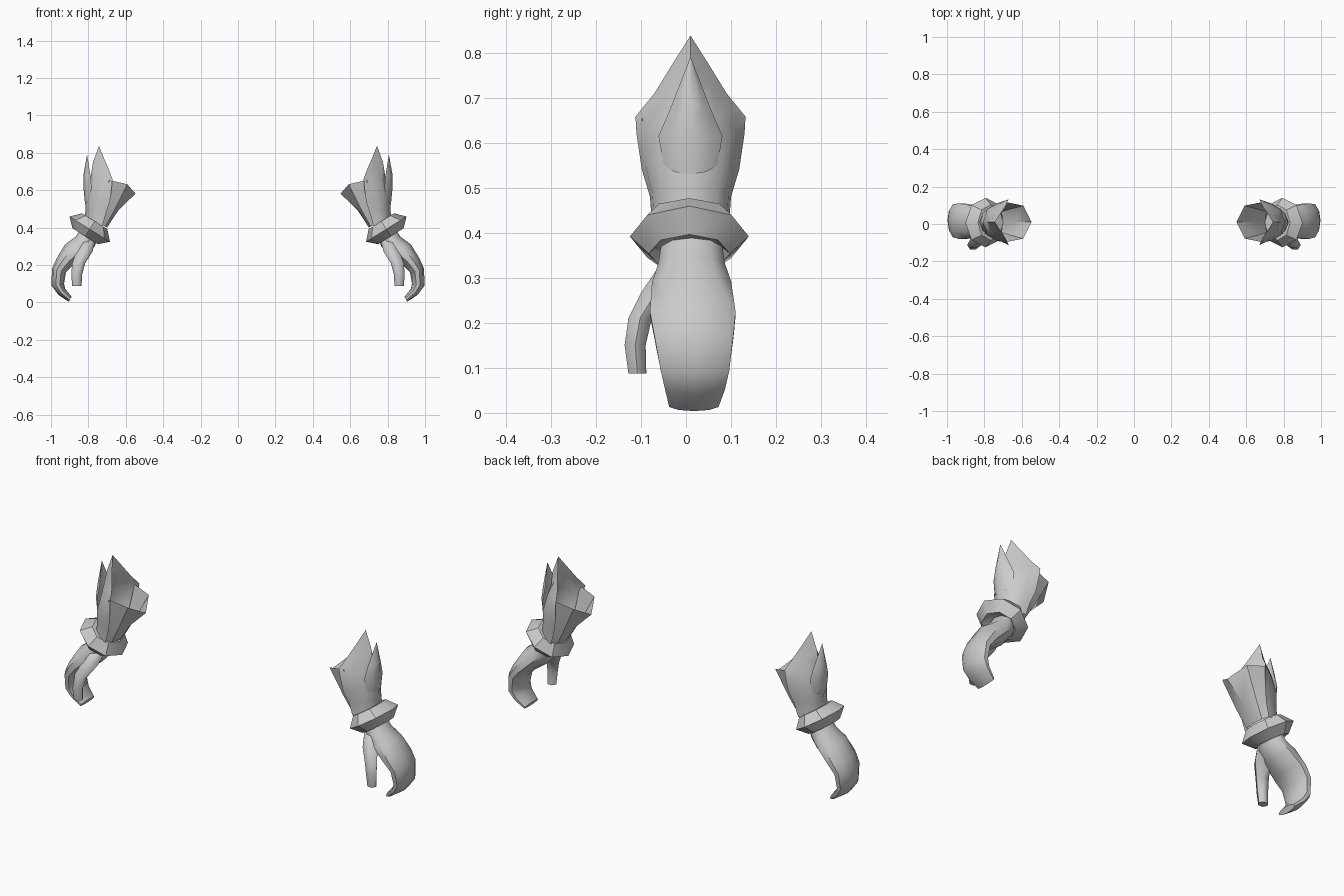
import bpy, bmesh, math
from mathutils import Vector

if "Cube" in bpy.data.objects:
    bpy.data.objects.remove(bpy.data.objects["Cube"])

steel = bpy.data.materials.new("steel_grey")
steel.diffuse_color = (0.6, 0.6, 0.6, 1)
steel.use_nodes = True
steel.node_tree.nodes["Principled BSDF"].inputs["Base Color"].default_value = steel.diffuse_color
CY = 0.01  # depth centre of the sleeve


def finish(name, bm, angle=45, recalc=True):
    if recalc:
        bmesh.ops.recalc_face_normals(bm, faces=bm.faces)
    me = bpy.data.meshes.new(name)
    bm.to_mesh(me)
    bm.free()
    me.materials.append(steel)
    ob = bpy.data.objects.new(name, me)
    bpy.context.collection.objects.link(ob)
    bpy.ops.object.select_all(action='DESELECT')
    ob.select_set(True)
    bpy.context.view_layer.objects.active = ob
    bpy.ops.object.shade_smooth_by_angle(angle=math.radians(angle))
    # the other gauntlet of the pair
    mod = ob.modifiers.new("pair", 'MIRROR')
    mod.use_mirror_merge = False
    return ob


def grid(name, rows, closed=False, caps=(False, False), angle=45):
    """Skin consecutive rows of points."""
    bm = bmesh.new()
    vs = [[bm.verts.new(p) for p in r] for r in rows]
    n = len(rows[0])
    for a, b in zip(vs, vs[1:]):
        for i in range(n if closed else n - 1):
            j = (i + 1) % n
            bm.faces.new((a[i], a[j], b[j], b[i]))
    if caps[0]:
        bm.faces.new(vs[0])
    if caps[1]:
        bm.faces.new(vs[-1])
    return finish(name, bm, angle)


def oval(c, u, v, n=8):
    c, u, v = Vector(c), Vector(u), Vector(v)
    return [c + u * math.cos(2 * math.pi * i / n) + v * math.sin(2 * math.pi * i / n)
            for i in range(n)]


def mirrored_row(half):
    """Half a row as (x, y offset, z), starting on the centre line."""
    left = [(x, CY - y, z) for x, y, z in reversed(half[1:])]
    return left + [(x, CY + y, z) for x, y, z in half]


# mitten hand: outer x,z / inner x,z / front y / back y per section
hand = [(.83, .41, .745, .37, -.055, .08), (.87, .35, .765, .30, -.065, .09),
        (.925, .31, .805, .255, -.08, .105), (.97, .235, .875, .205, -.085, .115),
        (.995, .18, .92, .16, -.075, .11), (.997, .09, .93, .10, -.06, .10),
        (.96, .04, .925, .075, -.05, .09), (.905, .004, .89, .03, -.04, .075)]
rows = []
for ox, oz, ix, iz, y0, y1 in hand:
    c = ((ox + ix) / 2, (y0 + y1) / 2, (oz + iz) / 2)
    rows.append(oval(c, ((ox - ix) / 2, 0, (oz - iz) / 2), (0, (y1 - y0) / 2, 0), 10))
grid("hand", rows, True, (True, True))

# thumb: centre, x radius, y radius
thumb = [(.80, -.02, .34, .04, .035), (.822, -.065, .27, .043, .038),
         (.852, -.102, .21, .035, .03), (.862, -.113, .15, .029, .027),
         (.862, -.108, .088, .025, .023)]
grid("thumb", [oval((x, y, z), (a, 0, 0), (0, b, 0), 6) for x, y, z, a, b in thumb],
     True, (True, True), 60)

# tilted octagonal wrist ring with a sharp outer ridge
u, nrm = Vector((.85, 0, .53)), Vector((-.53, 0, .85))
mid = Vector((.793, .0075, .392))
ring = [(-.03, .055, .075), (-.045, .08, .09), (0, .127, .132), (.05, .08, .095), (.05, .05, .07)]
grid("wrist_ring", [oval(mid + nrm * h, u * a, (0, b, 0)) for h, a, b in ring],
     True, (True, True), 35)

# outer half of the sleeve, rising to a tall point
outer = [[(.82, 0, .44), (.798, .06, .43), (.765, .08, .42), (.725, .085, .41)],
         [(.815, 0, .50), (.79, .062, .495), (.75, .085, .49), (.705, .09, .48)],
         [(.82, 0, .57), (.785, .07, .565), (.735, .10, .55), (.685, .108, .54)],
         [(.788, 0, .67), (.765, .06, .65), (.72, .10, .63), (.675, .12, .62)],
         [(.775, 0, .75), (.738, .045, .72), (.70, .09, .68), (.672, .122, .655)],
         [(.743, 0, .838), (.718, .04, .775), (.69, .08, .71), (.67, .123, .657)]]
grid("sleeve_plate", [mirrored_row(r) for r in outer], angle=60)

# inner half of the sleeve, flaring to an open cup
inner = [[(.70, 0, .40), (.71, .055, .405), (.74, .082, .42)],
         [(.64, 0, .492), (.66, .07, .495), (.715, .088, .50)],
         [(.548, 0, .582), (.592, .088, .632), (.69, .108, .655)]]
grid("sleeve_cup", [mirrored_row(r) for r in inner], angle=40)

# short folded spike standing off the outer plate
spike = [[(.818, 0, .53), (.808, .035, .535), (.79, .06, .55)],
         [(.827, 0, .62), (.81, .045, .615), (.783, .071, .615)],
         [(.825, 0, .69), (.812, .027, .68), (.788, .045, .675)],
         [(.807, 0, .79), (.8065, .001, .788), (.806, .002, .786)]]
grid("sleeve_spike", [mirrored_row(r) for r in spike], angle=60)
